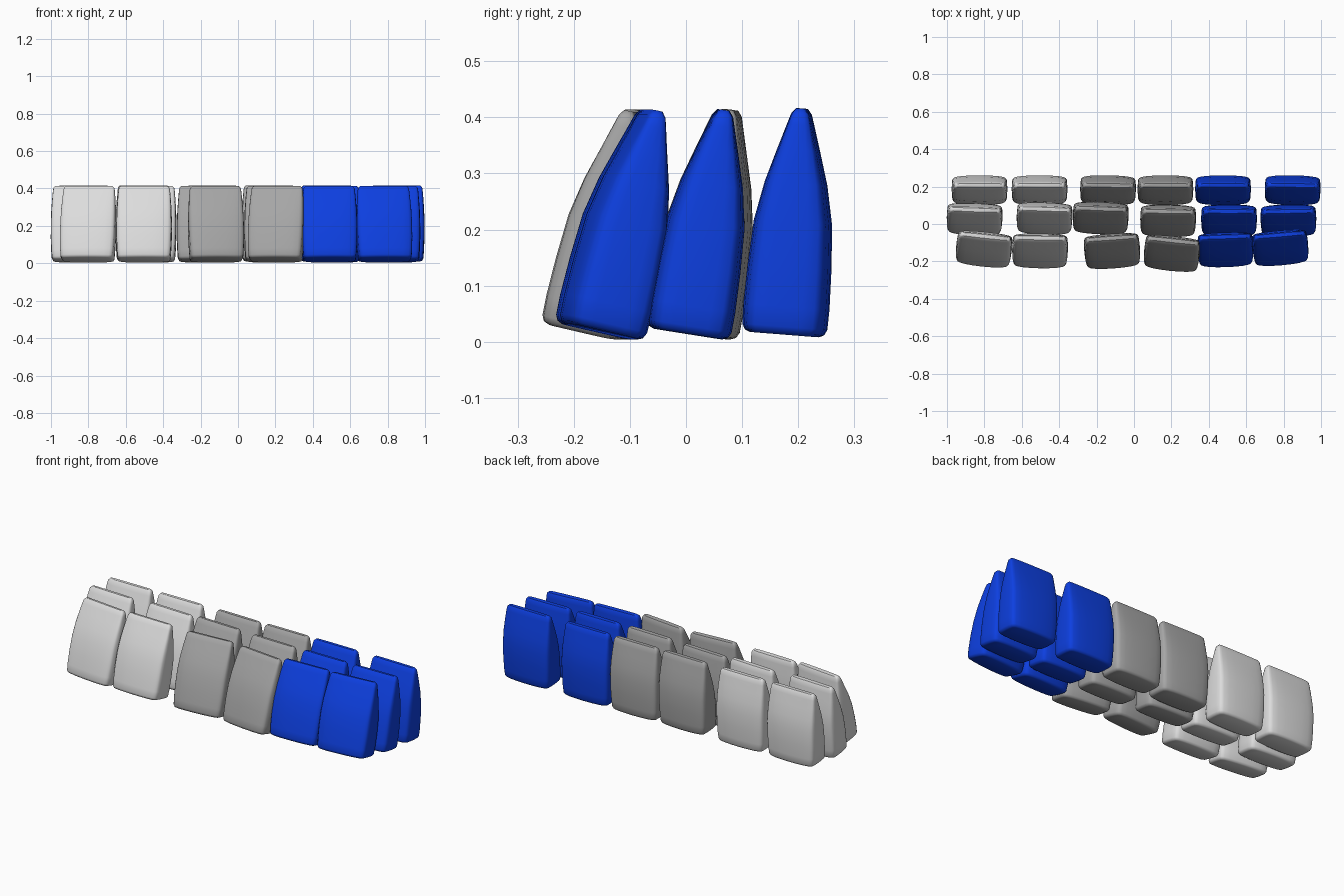
import bpy
import bmesh
from math import radians, copysign
from mathutils import Matrix

cube = bpy.data.objects.get("Cube")
if cube:
    bpy.data.objects.remove(cube)


def material(name, rgb):
    mat = bpy.data.materials.new(name)
    mat.use_nodes = True
    mat.diffuse_color = (*rgb, 1)
    mat.node_tree.nodes["Principled BSDF"].inputs["Base Color"].default_value = (*rgb, 1)
    return mat


light_grey = material("light grey fabric", (0.72, 0.72, 0.72))
mid_grey = material("mid grey fabric", (0.38, 0.38, 0.38))
blue = material("blue fabric", (0.004, 0.05, 0.75))

# Cushion sections from bottom to top: height, half width, half depth
SECTIONS = [(0.0, 0.128, 0.062), (0.004, 0.138, 0.071), (0.014, 0.143, 0.076),
            (0.05, 0.146, 0.077), (0.12, 0.149, 0.075), (0.2, 0.149, 0.070),
            (0.27, 0.147, 0.056), (0.33, 0.143, 0.038), (0.375, 0.139, 0.024),
            (0.394, 0.136, 0.018), (0.404, 0.126, 0.010)]
# Right half of the front edge, as shares of half width and half depth
EDGE = [(0.0, 1.0), (0.35, 0.985), (0.65, 0.94), (0.85, 0.87),
        (0.93, 0.80), (0.975, 0.68), (0.99, 0.4)]


def outline():
    """Closed plump rectangle, counter-clockwise from the front middle."""
    front_right = [(x, -y) for x, y in EDGE]
    back_right = [(x, -y) for x, y in reversed(front_right)]
    right = front_right + [(1.0, 0.0)] + back_right
    left = [(-x, y) for x, y in reversed(right[1:-1])]
    return right + left


def cushion_mesh(name, mat):
    bm = bmesh.new()
    shape = outline()
    rings = [[bm.verts.new((x * w, y * d, z)) for x, y in shape]
             for z, w, d in SECTIONS]
    n = len(shape)
    for low, high in zip(rings, rings[1:]):
        for i in range(n):
            j = (i + 1) % n
            bm.faces.new((low[i], low[j], high[j], high[i]))
    bm.faces.new(rings[0][::-1])
    bm.faces.new(rings[-1])
    mesh = bpy.data.meshes.new(name)
    bm.to_mesh(mesh)
    bm.free()
    mesh.materials.append(mat)
    for face in mesh.polygons:
        face.use_smooth = True
    return mesh


meshes = [cushion_mesh("light_cushion", light_grey),
          cushion_mesh("grey_cushion", mid_grey),
          cushion_mesh("blue_cushion", blue)]

# Rows of cushions: name, lean, base height, then (x, y, turn) for each cushion
ROWS = [
    ("front", 13, 0.018, [(-0.805, -0.157, -6), (-0.503, -0.166, -1), (-0.115, -0.167, 4),
                          (0.20, -0.18, -6), (0.49, -0.16, 2), (0.785, -0.15, 5)]),
    ("middle", 9, 0.014, [(-0.853, 0.012, -2), (-0.479, 0.016, -2), (-0.179, 0.018, -2),
                          (0.182, 0.003, -1), (0.508, 0.004, 0), (0.826, 0.004, 1)]),
    ("back", 4.5, 0.013, [(-0.826, 0.175, 0), (-0.505, 0.175, 0), (-0.139, 0.175, -1),
                          (0.168, 0.175, 0), (0.476, 0.175, 0), (0.848, 0.175, -1)]),
]

for row, lean, z, places in ROWS:
    for i, (x, y, turn) in enumerate(places):
        obj = bpy.data.objects.new(f"{row}_cushion_{i + 1}", meshes[i // 2])
        bpy.context.collection.objects.link(obj)
        obj.matrix_world = (Matrix.Translation((x, y, z))
                            @ Matrix.Rotation(radians(turn), 4, "Z")
                            @ Matrix.Rotation(radians(-lean), 4, "X"))
        # Keep crisp seams where the flat ends meet the sides
        bpy.ops.object.select_all(action="DESELECT")
        obj.select_set(True)
        bpy.context.view_layer.objects.active = obj
        bpy.ops.object.shade_smooth_by_angle(angle=radians(50))
